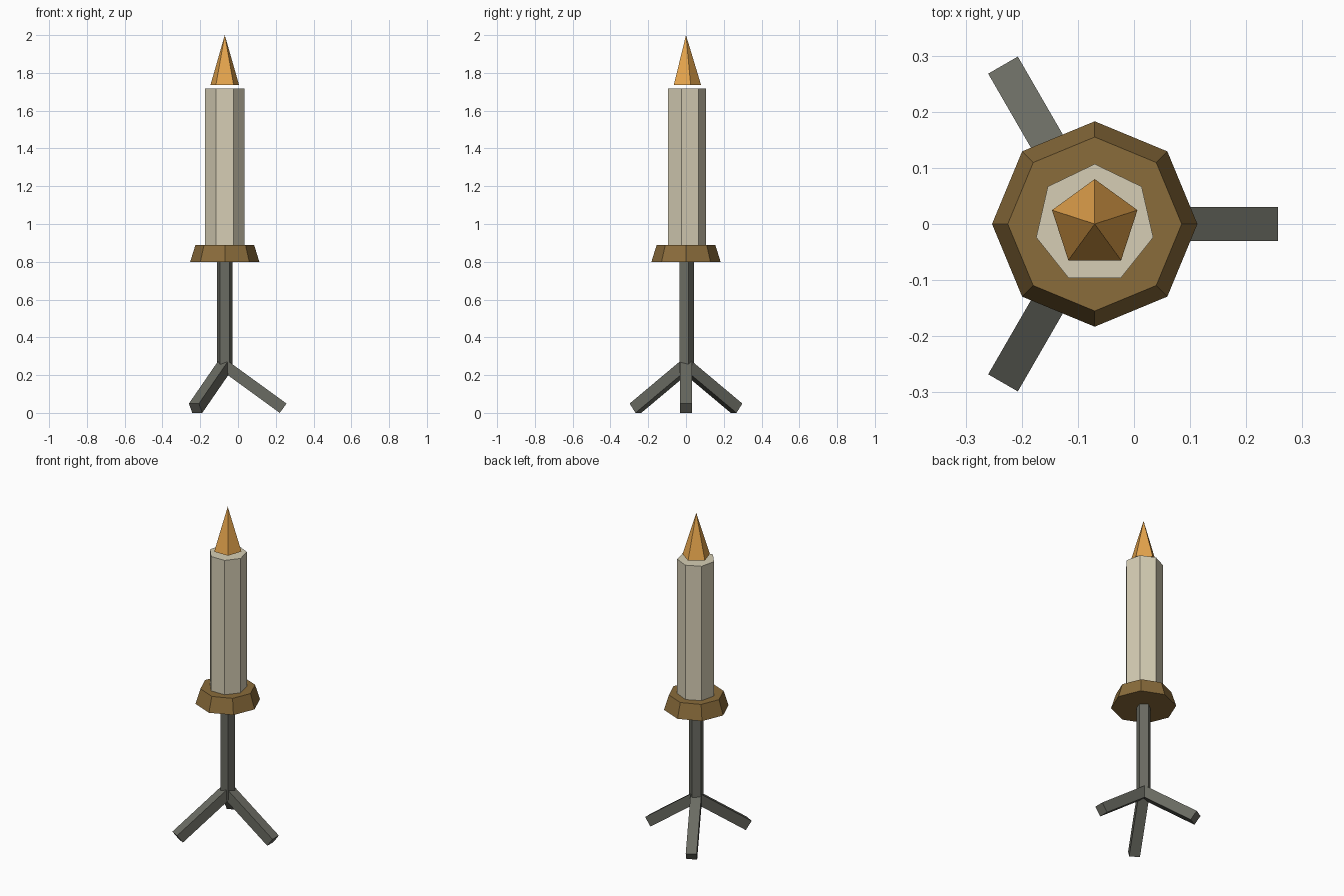
import bpy
import bmesh
from math import radians, sin, cos
from mathutils import Matrix, Vector

default = bpy.data.objects.get("Cube")
if default:
    bpy.data.objects.remove(default, do_unlink=True)

AXIS_X = -0.07  # the stand's vertical axis


def make_material(name, srgb):
    linear = [((c / 255 + 0.055) / 1.055) ** 2.4 for c in srgb]
    mat = bpy.data.materials.new(name)
    mat.use_nodes = True
    mat.diffuse_color = (*linear, 1)
    mat.node_tree.nodes["Principled BSDF"].inputs["Base Color"].default_value = (*linear, 1)
    return mat


iron = make_material("dark iron", (106, 107, 98))
brass = make_material("aged brass", (138, 108, 59))
wax = make_material("cream wax", (214, 206, 181))
fire = make_material("orange flame", (230, 165, 77))


def add_object(name, bm, mat):
    mesh = bpy.data.meshes.new(name)
    bm.to_mesh(mesh)
    bm.free()
    mesh.materials.append(mat)
    obj = bpy.data.objects.new(name, mesh)
    bpy.context.collection.objects.link(obj)
    return obj


def prism(name, sides, r_bottom, r_top, z0, z1, mat):
    """Upright prism or cone with its first corner towards the back."""
    bm = bmesh.new()
    bmesh.ops.create_cone(bm, cap_ends=True, segments=sides, radius1=r_bottom,
                          radius2=r_top, depth=z1 - z0)
    obj = add_object(name, bm, mat)
    obj.location = (AXIS_X, 0, (z0 + z1) / 2)
    return obj


def leg(name, heading):
    """Square bar sloping from the axis down to the ground."""
    slope, width, reach = radians(36), 0.061, 0.309
    length = reach / cos(slope)
    foot_z = width / 2 * cos(slope)
    bm = bmesh.new()
    bmesh.ops.create_cube(bm, size=1)
    bmesh.ops.scale(bm, vec=(length, width, width), verts=bm.verts)
    obj = add_object(name, bm, iron)
    centre = Vector((reach / 2, 0, foot_z + length * sin(slope) / 2))
    obj.matrix_world = (Matrix.Translation((AXIS_X, 0, 0))
                        @ Matrix.Rotation(heading, 4, "Z")
                        @ Matrix.Translation(centre)
                        @ Matrix.Rotation(slope, 4, "Y"))


# Tripod and stem
for name, angle in (("left_leg", 0), ("back_right_leg", 120), ("front_right_leg", 240)):
    leg(name, radians(angle))
prism("stem", 5, 0.042, 0.042, 0.21, 0.81, iron)

# Holder, candle and floating flame
prism("holder", 8, 0.183, 0.155, 0.80, 0.89, brass)
prism("candle", 7, 0.107, 0.107, 0.88, 1.718, wax)
prism("flame", 5, 0.08, 0, 1.735, 2.0, fire)
